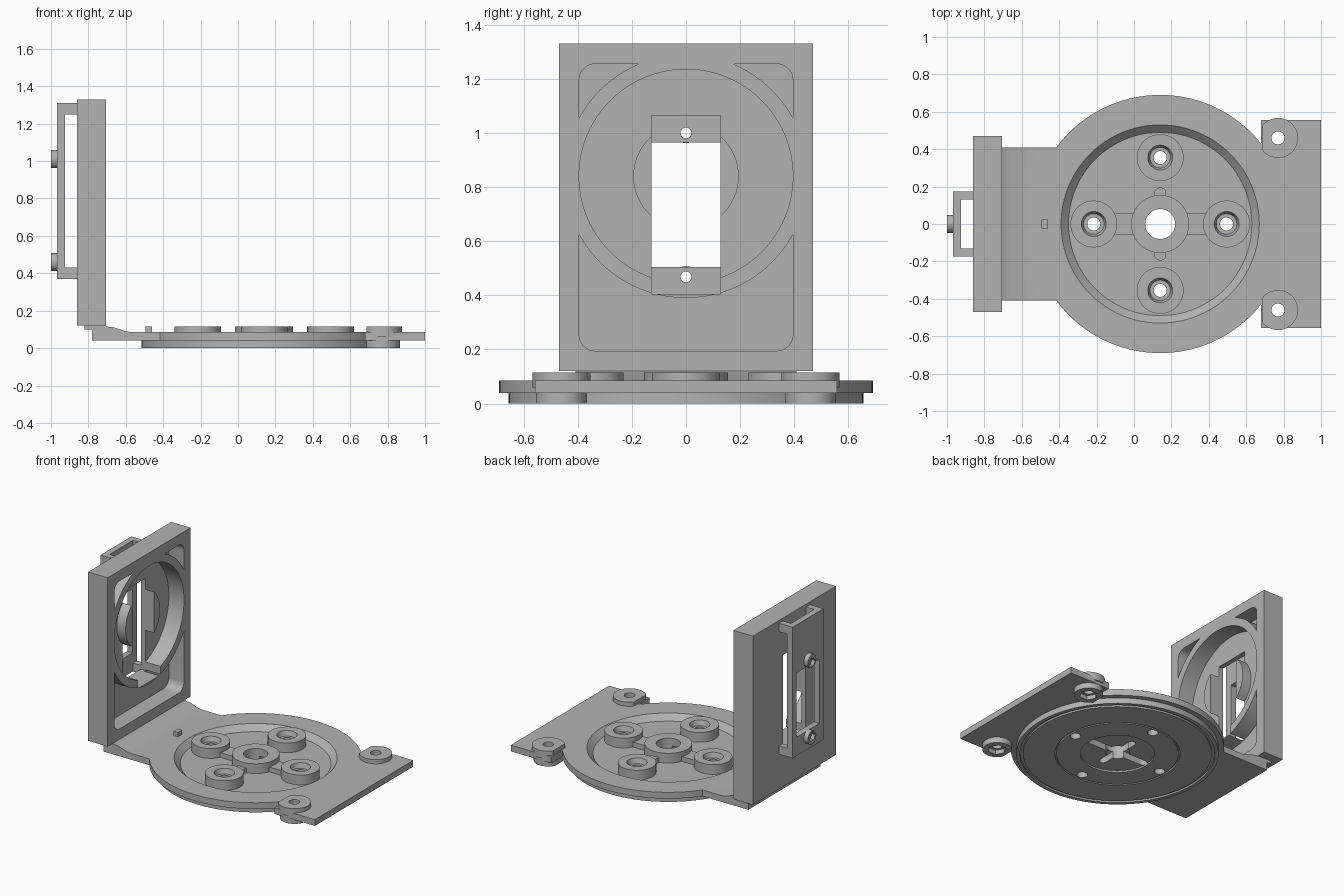
import bpy, bmesh, math
from mathutils import Vector

cube = bpy.data.objects.get("Cube")
if cube:
    bpy.data.objects.remove(cube, do_unlink=True)

grey = bpy.data.materials.new("plain_grey")
grey.use_nodes = True
GREY = (0.45, 0.45, 0.45, 1)
grey.diffuse_color = GREY
grey.node_tree.nodes["Principled BSDF"].inputs["Base Color"].default_value = GREY

# Place a flat profile point (u, v) at depth d along the extrusion axis
PLACE = {
    "x": lambda u, v, d: Vector((d, u, v)),
    "y": lambda u, v, d: Vector((u, d, v)),
    "z": lambda u, v, d: Vector((u, v, d)),
}


def loft(name, low_pts, high_pts, lo, hi, axis="z"):
    bm = bmesh.new()
    a = [bm.verts.new(PLACE[axis](u, v, lo)) for u, v in low_pts]
    b = [bm.verts.new(PLACE[axis](u, v, hi)) for u, v in high_pts]
    bm.faces.new(a)
    bm.faces.new(b)
    n = len(a)
    for i in range(n):
        j = (i + 1) % n
        bm.faces.new((a[i], a[j], b[j], b[i]))
    bmesh.ops.recalc_face_normals(bm, faces=bm.faces)
    mesh = bpy.data.meshes.new(name)
    bm.to_mesh(mesh)
    bm.free()
    mesh.materials.append(grey)
    obj = bpy.data.objects.new(name, mesh)
    bpy.context.collection.objects.link(obj)
    return obj


def prism(name, pts, lo, hi, axis="z"):
    return loft(name, pts, pts, lo, hi, axis)


def circle(u, v, r, n=64):
    return [(u + r * math.cos(2 * math.pi * i / n), v + r * math.sin(2 * math.pi * i / n))
            for i in range(n)]


def rect(u0, u1, v0, v1):
    return [(u0, v0), (u1, v0), (u1, v1), (u0, v1)]


def rounded(u0, u1, v0, v1, r, n=8):
    pts = []
    corners = [(u1 - r, v1 - r), (u0 + r, v1 - r), (u0 + r, v0 + r), (u1 - r, v0 + r)]
    for k, (cu, cv) in enumerate(corners):
        for i in range(n + 1):
            a = math.pi / 2 * (k + i / n)
            pts.append((cu + r * math.cos(a), cv + r * math.sin(a)))
    return pts


def combine(body, tool, how):
    mod = body.modifiers.new("combine", "BOOLEAN")
    mod.operation = how
    mod.solver = "EXACT"
    mod.object = tool
    bpy.context.view_layer.objects.active = body
    bpy.ops.object.modifier_apply(modifier=mod.name)
    bpy.data.objects.remove(tool, do_unlink=True)


def add(body, pts, lo, hi, axis="z"):
    combine(body, prism("tool", pts, lo, hi, axis), "UNION")


def cut(body, pts, lo, hi, axis="z"):
    combine(body, prism("tool", pts, lo, hi, axis), "DIFFERENCE")


CX = 0.14      # centre of the round base
ARM = 0.355    # distance of the outer bosses from it
TOP = 0.115    # height of the bosses
FLOOR = 0.045  # floor of the round recess

# Round base with neck, end tab and lower disc
base = prism("base_plate", circle(CX, 0, 0.69, 128), 0.04, 0.085)
neck = [(-0.78, 0.04), (-0.3, 0.04), (-0.3, 0.085), (-0.57, 0.085), (-0.6, 0.09),
        (-0.66, 0.11), (-0.70, TOP), (-0.72, 0.13), (-0.82, 0.13), (-0.82, 0.1), (-0.78, 0.1)]
add(base, neck, -0.408, 0.408, "y")
add(base, rect(0.68, 1.0, -0.557, 0.557), 0.04, 0.085)
add(base, circle(CX, 0, 0.655, 128), 0, 0.06)

# Recess with sloping wall
recess = loft("recess", circle(CX, 0, 0.49, 96), circle(CX, 0, 0.53, 96), FLOOR, 0.085)
combine(base, recess, "DIFFERENCE")
cut(base, circle(CX, 0, 0.53, 96), 0.0849, 0.2)

# Ribs and bosses inside the recess
add(base, rounded(CX - 0.3, CX + 0.3, -0.055, 0.055, 0.05), 0.03, 0.08)
add(base, rounded(CX - 0.032, CX + 0.032, -0.195, 0.195, 0.03), 0.03, 0.08)
add(base, circle(CX, 0, 0.155), 0.03, TOP)
spots = [(CX + ARM, 0), (CX - ARM, 0), (CX, ARM), (CX, -ARM)]
for x, y in spots:
    add(base, circle(x, y, 0.125), 0.03, TOP)

# Corner bosses on the tab, flattened on the inner side
for side in (-1, 1):
    for radius, lo, hi in ((0.107, 0.06, TOP), (0.095, 0, 0.06)):
        pts = [(x, y) for x, y in circle(0.77, side * 0.46, radius) if x > 0.683]
        add(base, pts, lo, hi)
    cut(base, circle(0.77, side * 0.46, 0.035, 32), -0.1, 0.2)
    cut(base, circle(0.77, side * 0.46, 0.06, 6), -0.1, 0.03)

# Underside pocket, shallow groove and crossed slots
cut(base, circle(CX, 0, 0.24), -0.1, 0.012)
for outer, inner in ((0.63, 0.61), (0.405, 0.395)):
    groove = prism("groove", circle(CX, 0, outer, 96), -0.1, 0.012)
    cut(groove, circle(CX, 0, inner, 96), -0.2, 0.2)
    combine(base, groove, "DIFFERENCE")
cut(base, rounded(CX - 0.24, CX + 0.24, -0.028, 0.028, 0.027), -0.1, 0.06)
cut(base, rounded(CX - 0.025, CX + 0.025, -0.17, 0.17, 0.024), -0.1, 0.06)

# Screw holes and central bore
cut(base, circle(CX, 0, 0.08), -0.1, 0.2)
for x, y in spots:
    cut(base, circle(x, y, 0.035, 32), -0.1, 0.2)
    bore = loft("bore", circle(x, y, 0.055, 32), circle(x, y, 0.067, 32), 0.08, 0.116)
    combine(base, bore, "DIFFERENCE")

# Small peg on the neck
peg = prism("neck_peg", rect(-0.495, -0.46, -0.025, 0.025), 0.07, TOP)

# Upright wall with rounded pocket, ring and raised centre
MID = 0.84
FACE = -0.705
BACK = -0.825
wall = prism("upright_wall", rect(-0.47, 0.47, 0.12, 1.33), -0.86, FACE, "x")
cut(wall, rounded(-0.395, 0.395, 0.195, 1.255, 0.06), BACK, -0.6, "x")
ring = prism("ring", circle(0, MID, 0.45, 96), -0.84, FACE, "x")
cut(ring, circle(0, MID, 0.395, 96), -1, 0, "x")
combine(wall, ring, "UNION")
add(wall, circle(0, MID, 0.195), -0.84, -0.755, "x")
cut(wall, rect(-0.128, 0.128, 0.405, 1.065), -1, 0, "x")

# Rear bracket standing off the wall on four corner posts
bracket = prism("rear_bracket", rect(-0.175, 0.175, 0.37, 1.31), -0.968, -0.925, "x")
for y0, y1 in ((-0.175, -0.132), (0.132, 0.175)):
    for z0, z1 in ((0.37, 0.43), (1.25, 1.31)):
        add(bracket, rect(y0, y1, z0, z1), -0.94, -0.86, "x")
cut(bracket, rect(-0.128, 0.128, 0.505, 0.965), -1.1, -0.8, "x")
for z in (0.46, 1.01):
    add(bracket, circle(0, z, 0.048, 32), -1.0, -0.95, "x")
for z in (0.468, 1.0):
    cut(bracket, circle(0, z, 0.02, 24), -1.1, -0.8, "x")
    cut(bracket, circle(0, z, 0.034, 6), -1.1, -0.975, "x")

# Smooth the curved surfaces and keep edges crisp
bpy.ops.object.select_all(action="DESELECT")
for obj in (base, peg, wall, bracket):
    obj.select_set(True)
bpy.context.view_layer.objects.active = base
bpy.ops.object.shade_smooth_by_angle(angle=math.radians(30))
